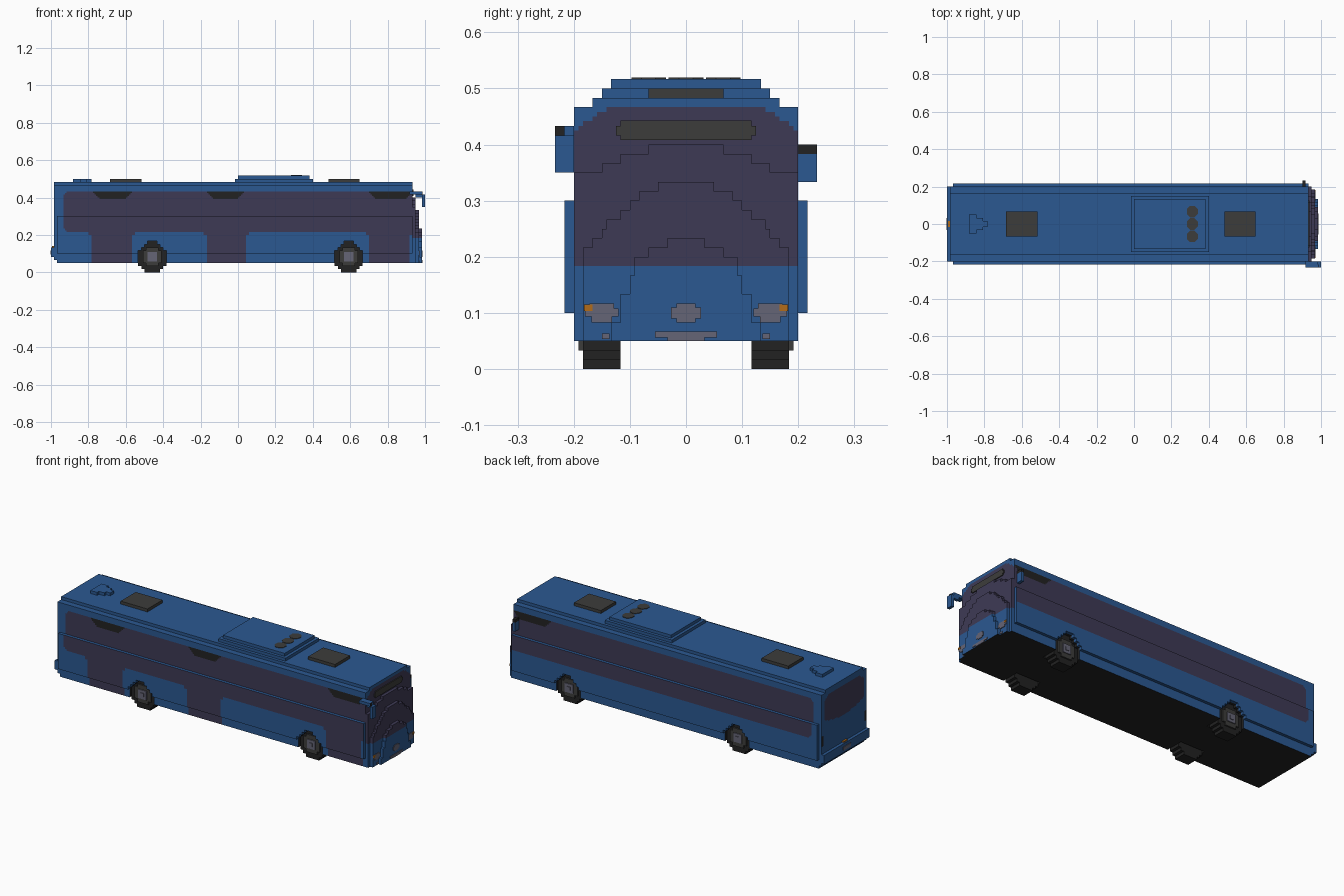
import bpy, bmesh, math
from mathutils import Vector

if "Cube" in bpy.data.objects:
    bpy.data.objects.remove(bpy.data.objects["Cube"])

V = 1 / 60          # step size of the blocky style
WHEELS = (-27.5, 35.5)
COLOURS = {
    "blue": (0.024, 0.098, 0.283), "tinted_glass": (0.048, 0.042, 0.091),
    "black": (0.016, 0.016, 0.016), "dark_grey": (0.046, 0.046, 0.044),
    "light_grey": (0.13, 0.13, 0.18), "orange": (0.45, 0.15, 0.01),
}
NAMES = list(COLOURS)
MATS = []
for n, c in COLOURS.items():
    m = bpy.data.materials.new(n)
    m.diffuse_color = (*c, 1)
    m.use_nodes = True
    m.node_tree.nodes["Principled BSDF"].inputs["Base Color"].default_value = m.diffuse_color
    MATS.append(m)


def finish(name, bm, colour="blue"):
    bmesh.ops.recalc_face_normals(bm, faces=bm.faces)
    me = bpy.data.meshes.new(name)
    bm.to_mesh(me)
    bm.free()
    for m in MATS:
        me.materials.append(m)
    for p in me.polygons:
        p.material_index = NAMES.index(colour)
    ob = bpy.data.objects.new(name, me)
    bpy.context.collection.objects.link(ob)
    return ob


def box(name, x, y, z, colour="blue"):
    """Box from ranges in steps."""
    bm = bmesh.new()
    bmesh.ops.create_cube(bm, size=1)
    for v in bm.verts:
        v.co = Vector([(r[0] if c < 0 else r[1]) * V for c, r in zip(v.co, (x, y, z))])
    return finish(name, bm, colour)


def prism(name, pts, axis, a, b, colour="blue"):
    """Extrude an outline (y,z along x, x,z along y, or x,y along z)."""
    bm = bmesh.new()
    place = {"x": lambda p, t: (t, p[0], p[1]), "y": lambda p, t: (p[0], t, p[1]),
             "z": lambda p, t: (p[0], p[1], t)}[axis]
    f = bm.faces.new([bm.verts.new(Vector(place(p, a)) * V) for p in pts])
    r = bmesh.ops.extrude_face_region(bm, geom=[f])
    d = Vector(place((0, 0), b - a)) * V
    bmesh.ops.translate(bm, vec=d, verts=[g for g in r["geom"] if isinstance(g, bmesh.types.BMVert)])
    return finish(name, bm, colour)


def stepped(rows, cx=0.0):
    """Symmetrical stair outline from (low, high, half width) rows."""
    side = []
    for lo, hi, w in rows:
        for z in (lo, hi):
            if side and side[-1] == (w, z):
                continue
            if len(side) > 1 and side[-1][0] == w == side[-2][0]:
                side.pop()
            side.append((w, z))
    return [(cx + w, z) for w, z in side] + [(cx - w, z) for w, z in reversed(side)]


def side_colour(x, y, z):
    if 23.7 < z < 26:                       # destination boards
        t = (26 - z) * 0.9
        spans = ((-46.5, -34), (-10, 2), (42, 56)) if y < 0 else ((42, 56),)
        if any(a + t < x < b - t for a, b in spans):
            return "black"
    low = 13
    if y < 0:                               # doors with rounded lower panels
        for a, b in ((-47, -34), (-10, 2.5), (42, 55)):
            if a < x < b:
                low = 3
            elif a - 1 < x < b + 1:
                low = 12
    end = max(0, -54.5 - x) * 0.7
    if low + end < z < 26 - end and -56 < x < 56:
        return "tinted_glass"
    return "blue"


def shell_colour(c, n):
    x, y, z = c / V
    if n.z < -0.5 and z < 4.5:
        return "black"
    if z < 10.5 and abs(y) < 11.9 and any(abs(x - w) < 4.8 for w in WHEELS):
        return "black"
    if x > 55.9:                            # windscreen
        limit = min(12.1, 12 - (z - 25.5) * 1.5)
        return "tinted_glass" if 11 < z < 28 and abs(y) < limit else "blue"
    if n.x < -0.5 and x < -58.9:            # rear window and tail lamps
        if abs(y) < 10.3 and 17 + (y / 7.5) ** 2 < z < 27 - max(0, abs(y) - 8) * 0.7:
            return "tinted_glass"
        return "black" if abs(y) > 11 and 10.5 < z < 14 else "blue"
    if abs(n.y) > 0.5 and x > -58:
        return side_colour(x, y, z)
    return "blue"


def paint(ob, step=0.5):
    """Slice on a grid, colour by rule, then merge equal flat faces."""
    bm = bmesh.new()
    bm.from_mesh(ob.data)
    for i in range(3):
        vals = [v.co[i] for v in bm.verts]
        axis = Vector((i == 0, i == 1, i == 2))
        k = math.floor(min(vals) / V / step) + 1
        while k * step * V < max(vals) - 1e-5:
            bmesh.ops.bisect_plane(bm, geom=bm.verts[:] + bm.edges[:] + bm.faces[:],
                                   plane_co=axis * (k * step * V), plane_no=axis, dist=1e-5)
            k += 1
    bm.normal_update()
    for f in bm.faces:
        f.material_index = NAMES.index(shell_colour(f.calc_center_median(), f.normal))
    bmesh.ops.dissolve_limit(bm, angle_limit=0.01, verts=bm.verts[:], edges=bm.edges[:],
                             delimit={"MATERIAL"})
    bm.to_mesh(ob.data)
    bm.free()


# main body with wheel arches cut out
body = prism("body", stepped([(3, 6, 12), (6, 18, 13), (18, 28, 12), (28, 29, 10)]), "x", -58, 56)
WHEEL_ROWS = [(i, i + 1, w) for i, w in enumerate((2.5, 3.5, 4.5, 4.5, 4.5, 4.5, 4.5, 3.5, 2.5, 1.5))]
for cx in WHEELS:
    for s in (-1, 1):
        cut = prism("arch_cutter", stepped(WHEEL_ROWS, cx), "y", s * 6, s * 16)
        cut.hide_render = True
        mod = body.modifiers.new("arch", "BOOLEAN")
        mod.operation, mod.object, mod.solver = "DIFFERENCE", cut, "EXACT"
        bpy.context.view_layer.objects.active = body
        bpy.ops.object.modifier_apply(modifier=mod.name)
        bpy.data.objects.remove(cut)
        # wheel, rim and hub
        prism("wheel", stepped(WHEEL_ROWS, cx), "y", s * 7, s * 11, "black")
        prism("rim", stepped([(2, 3, 2), (3, 7, 3), (7, 8, 2)], cx), "y", s * 11, s * 11.5, "dark_grey")
        box("hub", (cx - 1.5, cx + 1.5), sorted((s * 11.5, s * 11.8)), (3.5, 6.5), "light_grey")
        box("hub_cap", (cx - .6, cx + .6), sorted((s * 11.8, s * 12)), (4.4, 5.6), "light_grey")
paint(body)

# rear wall and bumper
paint(box("rear_wall", (-59, -58), (-12, 12), (4, 28)))
box("rear_roof_edge", (-59, -58), (-10, 10), (28, 29))
box("rear_bumper", (-60, -59), (-12, 12), (5, 8))
box("rear_lamp", (-59.6, -59), (-1, 1), (8, 8.4), "orange")
box("rear_plate", (-60.2, -60), (-2, 2), (5.8, 7), "light_grey")

# bulging nose in three stepped layers
paint(prism("nose_outer", stepped([(3, 21, 12), (21, 22, 9), (22, 23, 7), (23, 24, 4)]), "x", 56, 57))
paint(prism("nose_middle", stepped([(3, 13, 11), (13, 14, 10), (14, 15, 9), (15, 16, 8.5), (16, 17, 7),
                                    (17, 18, 6), (18, 19, 5), (19, 20, 3)]), "x", 57, 58))
paint(prism("nose_inner", stepped([(3, 5, 8), (5, 8, 7), (8, 10, 6), (10, 12, 5.5), (12, 13, 4), (13, 14, 2)]),
            "x", 58, 59))

# front details as thin plates
prism("front_board", stepped([(24.5, 25, 7), (25, 26, 7.5), (26, 26.6, 7)]), "x", 56, 56.3, "dark_grey")
prism("front_badge", stepped([(5, 5.4, 1), (5.4, 6.6, 1.6), (6.6, 7, 1)]), "x", 59, 59.2, "light_grey")
prism("front_plate", stepped([(3, 3.4, 2), (3.4, 4, 3.3)]), "x", 59, 59.2, "light_grey")
for s in (-1, 1):
    prism("headlamp", stepped([(5, 5.6, 1.1), (5.6, 6.5, 1.8), (6.5, 7, 1.3)], s * 9), "x", 58, 58.2, "light_grey")
    box("turn_lamp", (58, 58.3), sorted((s * 10, s * 10.9)), (6.2, 6.9), "orange")
    box("fog_lamp", (58, 58.2), sorted((s * 8.2, s * 9)), (3.2, 3.8), "light_grey")

# roof cooling unit, fans, hatches and antenna base
box("cooling_unit_base", (-1, 24), (-9, 9), (29, 30))
box("cooling_unit_top", (0, 23), (-8, 8), (30, 31))
for y in (-4, 0, 4):
    prism("fan", [(18.7 + 1.9 * math.cos(a * math.pi / 4 + .39), y + 2 * math.sin(a * math.pi / 4 + .39))
                  for a in range(8)], "z", 31, 31.15, "dark_grey")
for x in (-41, 29):
    box("roof_hatch", (x, x + 10), (-4, 4), (29, 30), "dark_grey")
prism("antenna_base", [(-53, -3), (-50.5, -3), (-50.5, -2), (-48.5, -2), (-48.5, -1), (-47, -1),
                       (-47, 1), (-48.5, 1), (-48.5, 2), (-50.5, 2), (-50.5, 3), (-53, 3)], "z", 29, 30)

# mirrors
box("door_mirror_mount", (55, 57), (-13, -12), (25, 26))
box("door_mirror_arm", (55, 59), (-14, -13), (25, 26))
box("door_mirror_tip", (58.8, 59.2), (-14, -13), (24.8, 26), "black")
box("door_mirror_top", (57, 59), (-13, -12), (24, 26))
box("door_mirror_head", (59, 60), (-14, -12), (21, 25))
box("driver_mirror_head", (54, 55), (12, 14), (20, 23))
box("driver_mirror_arm", (54, 55), (12, 14), (23, 24), "black")
